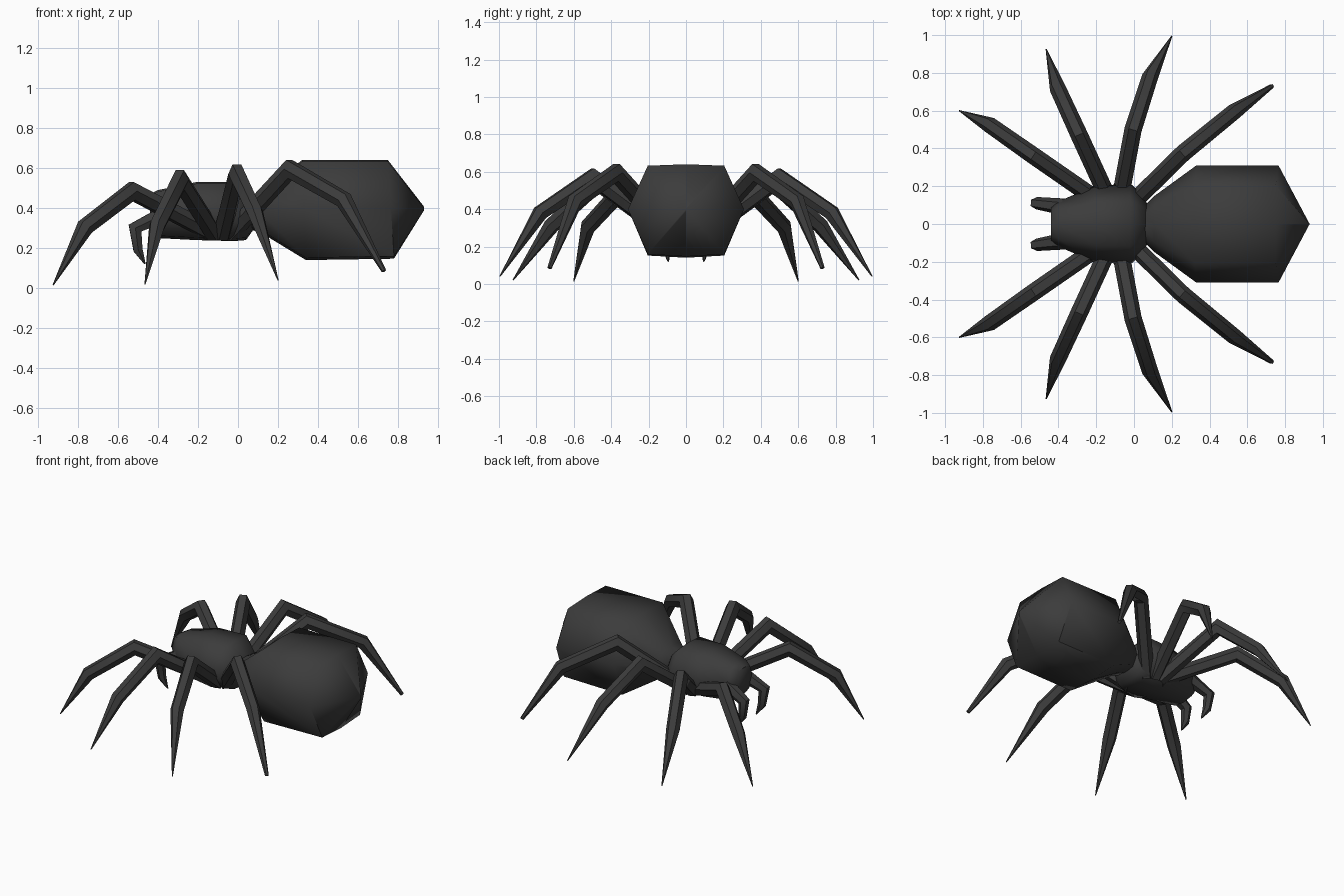
import bpy, bmesh, math
from mathutils import Vector

if "Cube" in bpy.data.objects:
    bpy.data.objects.remove(bpy.data.objects["Cube"])

mat = bpy.data.materials.new("charcoal")
mat.diffuse_color = (0.045, 0.045, 0.045, 1)
mat.use_nodes = True
mat.node_tree.nodes["Principled BSDF"].inputs["Base Color"].default_value = mat.diffuse_color


def loft(name, rings, angle=50):
    """Skin a list of equal-length point rings and cap both ends."""
    bm = bmesh.new()
    vs = [[bm.verts.new(p) for p in r] for r in rings]
    n = len(vs[0])
    for a, b in zip(vs, vs[1:]):
        for i in range(n):
            j = (i + 1) % n
            bm.faces.new((a[i], a[j], b[j], b[i]))
    bm.faces.new(vs[0])
    bm.faces.new(vs[-1])
    bmesh.ops.remove_doubles(bm, verts=bm.verts, dist=0.0005)
    bmesh.ops.recalc_face_normals(bm, faces=bm.faces)
    me = bpy.data.meshes.new(name)
    bm.to_mesh(me)
    bm.free()
    ob = bpy.data.objects.new(name, me)
    bpy.context.collection.objects.link(ob)
    me.materials.append(mat)
    bpy.ops.object.select_all(action='DESELECT')
    ob.select_set(True)
    bpy.context.view_layer.objects.active = ob
    bpy.ops.object.shade_smooth_by_angle(angle=math.radians(angle))
    return ob


def body_ring(x, half_w, top, bottom, mid, flat, lean=0.0):
    """Eight-sided section; flat is the width share of the top and bottom."""
    f = half_w * flat
    return [(x, half_w, mid), (x - lean, f, top - 0.008), (x - lean, 0, top),
            (x - lean, -f, top - 0.008), (x, -half_w, mid),
            (x + lean, -f, bottom + 0.012), (x + lean, 0, bottom),
            (x + lean, f, bottom + 0.012)]


def tube(name, points, radii, sides=6):
    """Mitred tapering limb through a few joints."""
    pts = [Vector(p) for p in points]
    span = pts[-1] - pts[0]
    side = Vector((span.y, -span.x, 0)).normalized()
    rings = []
    for i, p in enumerate(pts):
        d0 = (p - pts[max(i - 1, 0)]).normalized()
        d1 = (pts[min(i + 1, len(pts) - 1)] - p).normalized()
        t = (d0 + d1).normalized()
        up = side.cross(t).normalized()
        stretch = 1 / max(0.75, t.dot(d1 if d1.length else d0))
        rings.append([p + radii[i] * (side * math.cos(a) + up * math.sin(a) * stretch)
                      for a in (math.tau * k / sides for k in range(sides))])
    return loft(name, rings)


# Abdomen: faceted barrel ending in a point
loft("abdomen", [
    body_ring(0.03, 0.07, 0.43, 0.30, 0.37, 0.65),
    body_ring(0.11, 0.15, 0.47, 0.28, 0.38, 0.65),
    body_ring(0.33, 0.31, 0.64, 0.14, 0.40, 0.66, 0.01),
    body_ring(0.765, 0.31, 0.64, 0.147, 0.40, 0.66, 0.015),
    body_ring(0.93, 0.0, 0.408, 0.388, 0.40, 0.0),
], 60)

# Head and thorax in one tapering shell
loft("thorax", [
    body_ring(-0.44, 0.085, 0.47, 0.30, 0.40, 0.7),
    body_ring(-0.40, 0.12, 0.49, 0.25, 0.38, 0.65),
    body_ring(-0.21, 0.20, 0.53, 0.24, 0.36, 0.55),
    body_ring(-0.02, 0.215, 0.53, 0.235, 0.36, 0.55),
    body_ring(0.04, 0.16, 0.47, 0.24, 0.36, 0.6),
    body_ring(0.09, 0.07, 0.41, 0.31, 0.36, 0.6),
], 60)

# Legs (root, knee, shin joint, tip) and fangs, on both sides
legs = {
    "first_leg": [(-0.14, 0.09, 0.28), (-0.53, 0.36, 0.485), (-0.765, 0.525, 0.305), (-0.925, 0.60, 0.015)],
    "second_leg": [(-0.12, 0.10, 0.27), (-0.29, 0.47, 0.54), (-0.405, 0.72, 0.31), (-0.465, 0.925, 0.02)],
    "third_leg": [(-0.08, 0.10, 0.27), (-0.005, 0.50, 0.57), (0.085, 0.78, 0.38), (0.20, 0.995, 0.04)],
    "fourth_leg": [(-0.04, 0.08, 0.27), (0.26, 0.375, 0.595), (0.53, 0.595, 0.44), (0.73, 0.73, 0.085)],
}
for label, s in (("left", -1), ("right", 1)):
    for name, pts in legs.items():
        tip = 0.012 if name == "fourth_leg" else 0.003
        tube(f"{label}_{name}", [(x, y * s, z) for x, y, z in pts],
             (0.046, 0.046, 0.043, tip))
    fang = [(-0.37, 0.09, 0.37), (-0.515, 0.11, 0.30), (-0.50, 0.105, 0.19), (-0.465, 0.095, 0.12)]
    tube(f"{label}_fang", [(x, y * s, z) for x, y, z in fang],
         (0.045, 0.033, 0.026, 0.004))
